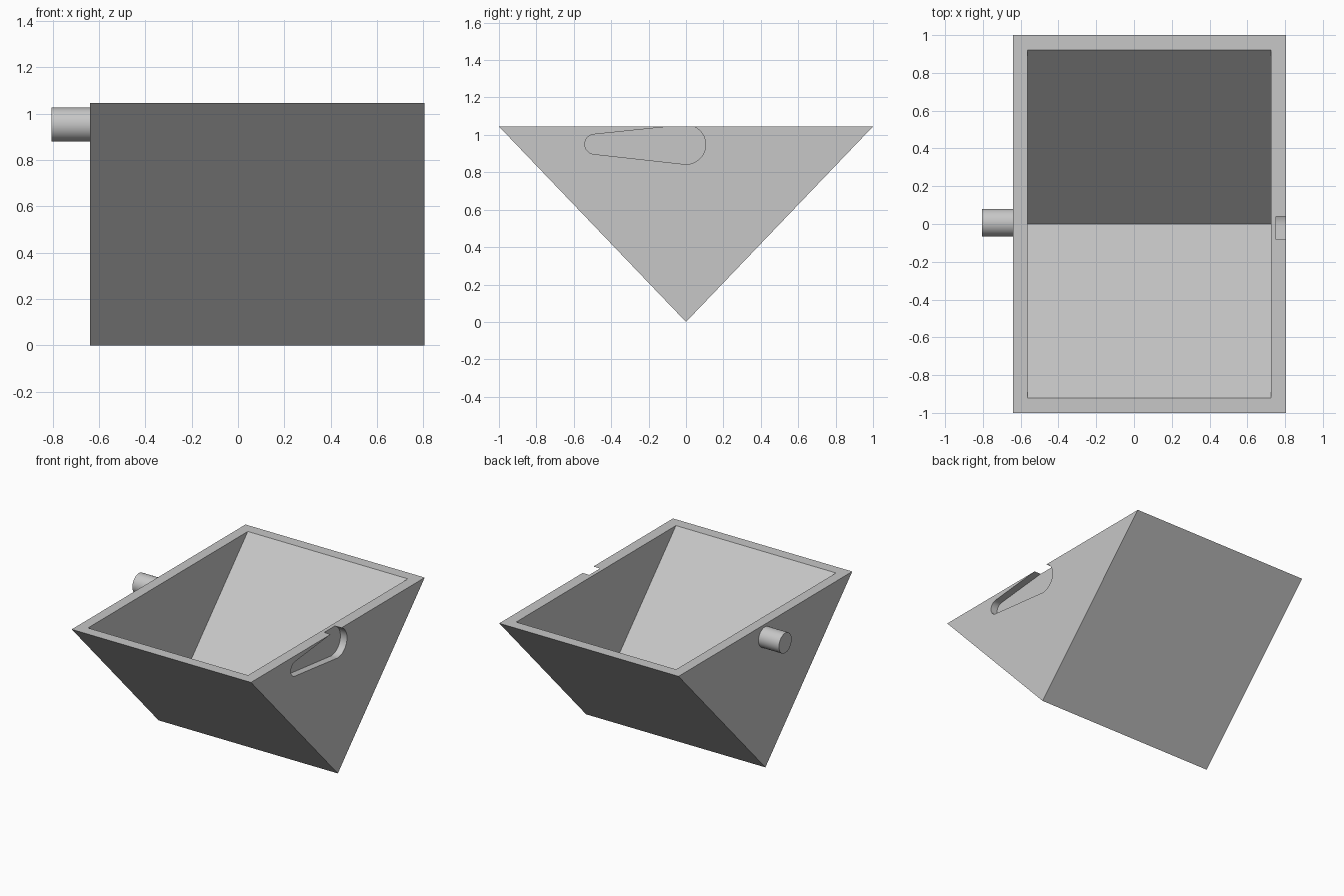
import bpy
import math

cube = bpy.data.objects.get("Cube")
if cube:
    bpy.data.objects.remove(cube, do_unlink=True)

HEIGHT = 1.045
LEFT, RIGHT = 0.805, -0.64   # outer end faces of the trough

grey = bpy.data.materials.new("light grey")
grey.use_nodes = True
grey.diffuse_color = (0.57, 0.57, 0.57, 1)
grey.node_tree.nodes["Principled BSDF"].inputs["Base Color"].default_value = grey.diffuse_color


def prism(name, profile, x0, x1):
    """Extrude a counter-clockwise (y, z) outline along x."""
    n = len(profile)
    verts = [(x, y, z) for x in (x0, x1) for y, z in profile]
    faces = [list(range(n))[::-1], list(range(n, 2 * n))]
    faces += [(i, (i + 1) % n, n + (i + 1) % n, n + i) for i in range(n)]
    mesh = bpy.data.meshes.new(name)
    mesh.from_pydata(verts, [], faces)
    mesh.materials.append(grey)
    obj = bpy.data.objects.new(name, mesh)
    bpy.context.collection.objects.link(obj)
    return obj


def activate(obj):
    bpy.ops.object.select_all(action="DESELECT")
    obj.select_set(True)
    bpy.context.view_layer.objects.active = obj


def cut(obj, cutter):
    cutter.hide_render = True
    mod = obj.modifiers.new("cut", "BOOLEAN")
    mod.operation = "DIFFERENCE"
    mod.solver = "EXACT"
    mod.object = cutter
    activate(obj)
    bpy.ops.object.modifier_apply(modifier=mod.name)
    bpy.data.objects.remove(cutter, do_unlink=True)


def arc(y, z, r, start, end, steps):
    return [(y + r * math.cos(a), z + r * math.sin(a))
            for a in (start + (end - start) * i / steps for i in range(steps + 1))]


# Tipping trough with a V-shaped section
trough = prism("trough", [(0, 0), (1, HEIGHT), (-1, HEIGHT)], RIGHT, LEFT)

# Hollow, carried past the rim so it cuts cleanly
floor, over = 0.08, 1.1
half = 0.92 * (over - floor) / (HEIGHT - floor)
cut(trough, prism("hollow", [(0, floor), (half, over), (-half, over)], -0.565, 0.725))

# Teardrop socket: two circles joined by their tangents
big, small, reach = 0.105, 0.053, 0.488
lean = math.acos((big - small) / reach)
side = math.pi - lean
outline = arc(0, 0.948, big, -side, side, 40)
outline += arc(-reach, 0.95, small, side, 2 * math.pi - side, 20)
cut(trough, prism("socket", outline, 0.752, LEFT + 0.1))

# Pivot peg
peg_end, peg_root = -0.805, -0.6
bpy.ops.mesh.primitive_cylinder_add(
    vertices=48, radius=0.073, depth=peg_root - peg_end,
    location=((peg_end + peg_root) / 2, 0.007, 0.953),
    rotation=(0, math.pi / 2, 0))
peg = bpy.context.object
peg.name = "pivot_peg"
peg.data.materials.append(grey)

for obj in (trough, peg):
    activate(obj)
    bpy.ops.object.shade_smooth_by_angle(angle=math.radians(25))
